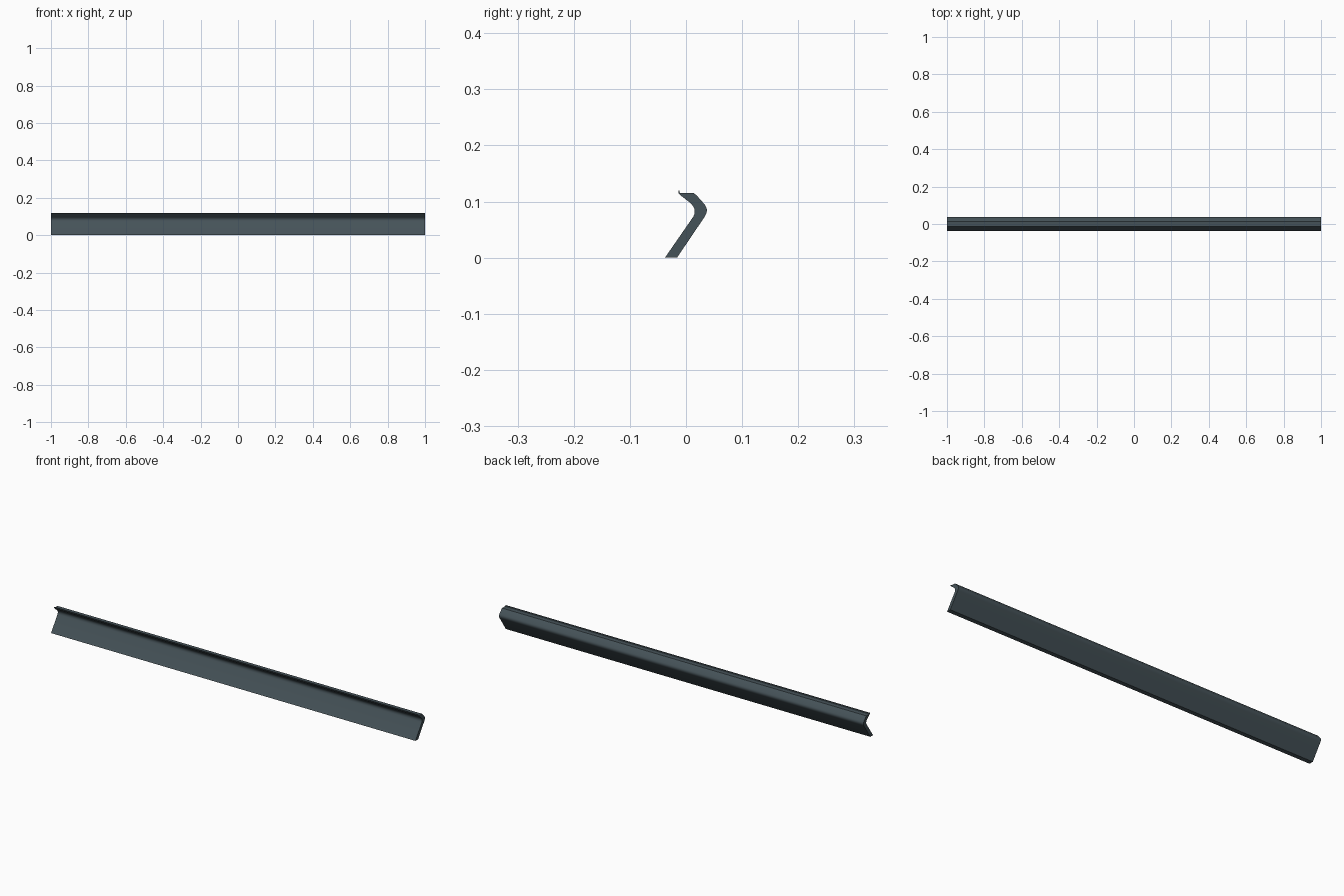
import bpy, bmesh

if "Cube" in bpy.data.objects:
    bpy.data.objects.remove(bpy.data.objects["Cube"])

# Dark slate finish
slate = bpy.data.materials.new("dark_slate")
slate.diffuse_color = (0.06, 0.085, 0.098, 1)
slate.use_nodes = True
slate.node_tree.nodes["Principled BSDF"].inputs["Base Color"].default_value = slate.diffuse_color

# Bent-strip cross-section (y, z), with a small hooked lip at the top
profile = [
    (-0.0375, 0.0), (-0.016, 0.0),                       # foot
    (0.033, 0.0725), (0.036, 0.078), (0.0375, 0.084),    # outer bend
    (0.0365, 0.089), (0.034, 0.094),
    (0.019, 0.111), (0.014, 0.115),                      # shoulder
    (-0.0095, 0.115), (-0.0115, 0.1165), (-0.0115, 0.12),  # lip
    (-0.0135, 0.12), (-0.0135, 0.1155), (-0.011, 0.112),
    (0.009, 0.0965), (0.0135, 0.0905), (0.0155, 0.085),  # inner bend
    (0.0155, 0.079), (0.013, 0.073),
]

# Extrude the section along x, closed at both ends
bm = bmesh.new()
end = bm.faces.new([bm.verts.new((-1, y, z)) for y, z in profile])
ext = bmesh.ops.extrude_face_region(bm, geom=[end], use_keep_orig=True)
moved = [v for v in ext["geom"] if isinstance(v, bmesh.types.BMVert)]
bmesh.ops.translate(bm, verts=moved, vec=(2, 0, 0))
bmesh.ops.recalc_face_normals(bm, faces=bm.faces[:])

mesh = bpy.data.meshes.new("angled_trim_strip")
bm.to_mesh(mesh)
bm.free()
mesh.materials.append(slate)
strip = bpy.data.objects.new("angled_trim_strip", mesh)
bpy.context.collection.objects.link(strip)

# Soft bends, crisp edges
bpy.context.view_layer.objects.active = strip
strip.select_set(True)
bpy.ops.object.shade_smooth_by_angle(angle=0.55)
